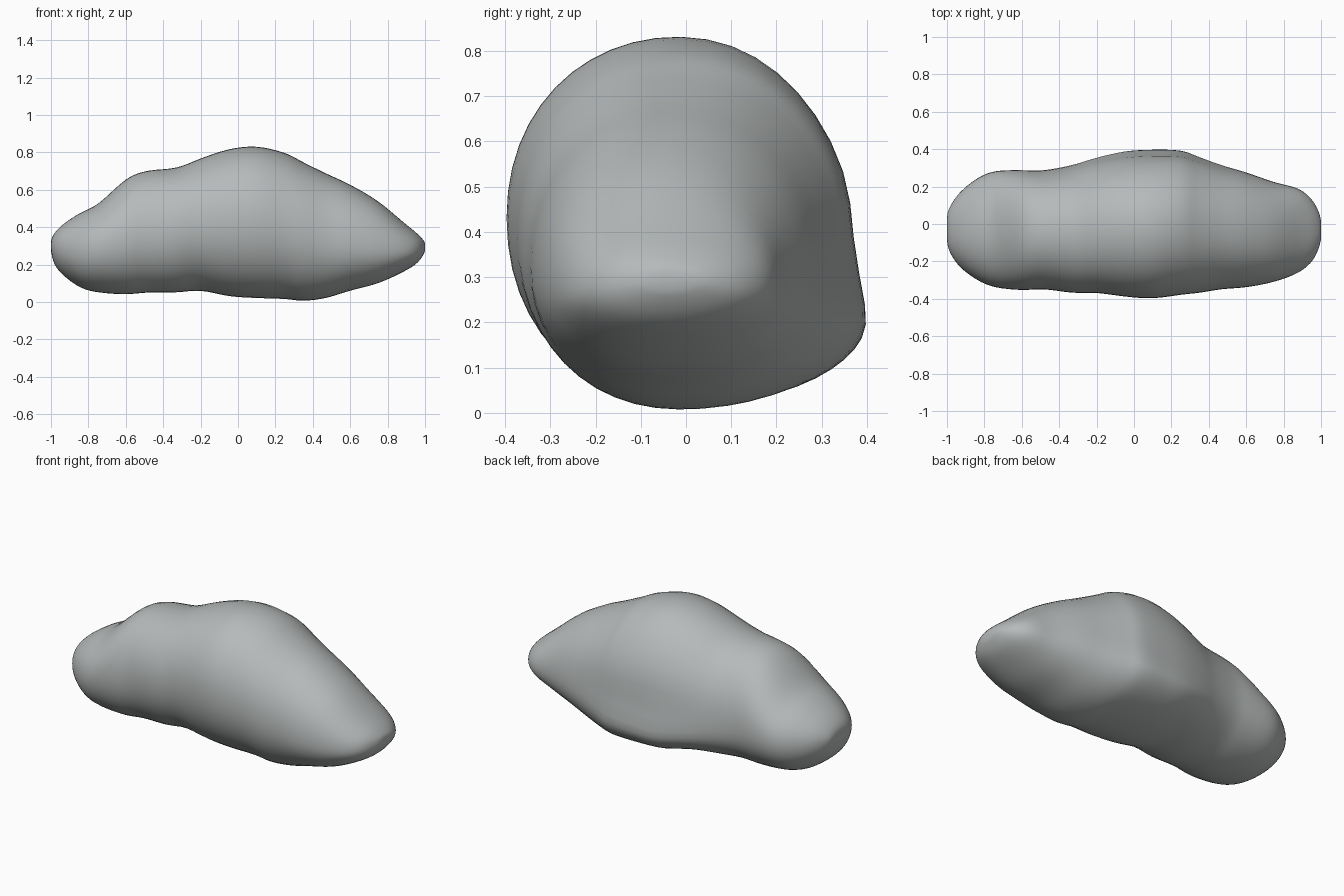
import bpy, bmesh, math

if "Cube" in bpy.data.objects:
    bpy.data.objects.remove(bpy.data.objects["Cube"])

# Cross-sections along the boulder: x, bottom, top, front y, back y, front bulge z, back bulge z
STATIONS = [
    (-1.00, .27, .33, -.10, .05, .30, .30),
    (-.98, .20, .37, -.16, .10, .29, .29),
    (-.93, .14, .42, -.23, .17, .28, .28),
    (-.84, .075, .48, -.30, .245, .28, .28),
    (-.74, .05, .53, -.34, .285, .30, .29),
    (-.60, .04, .66, -.355, .29, .33, .30),
    (-.48, .05, .705, -.35, .29, .36, .29),
    (-.33, .05, .72, -.37, .32, .39, .26),
    (-.20, .06, .77, -.37, .36, .41, .23),
    (-.05, .03, .82, -.39, .395, .43, .21),
    (.10, .02, .835, -.40, .405, .43, .22),
    (.25, .015, .80, -.38, .40, .40, .23),
    (.35, .005, .75, -.37, .365, .37, .25),
    (.47, .02, .69, -.35, .32, .33, .27),
    (.60, .06, .63, -.34, .28, .30, .28),
    (.75, .10, .54, -.31, .225, .28, .28),
    (.88, .16, .43, -.26, .19, .27, .28),
    (.96, .21, .365, -.19, .12, .28, .28),
    (1.00, .27, .32, -.09, .03, .29, .29),
]
SEGMENTS, STEPS = 48, 4


def spline(a, b, c, d, t):
    return .5 * (2 * b + (c - a) * t + (2 * a - 5 * b + 4 * c - d) * t * t
                 + (3 * b - a - 3 * c + d) * t ** 3)


def resample(rows):
    n, out = len(rows), []
    for i in range(n - 1):
        p = [rows[max(0, min(n - 1, k))] for k in range(i - 1, i + 3)]
        out += [[spline(*v, s / STEPS) for v in zip(*p)] for s in range(STEPS)]
    return out + [rows[-1]]


def section(x, bottom, top, front, back, zf, zk):
    """Four elliptical quarters joining the bottom, back, top and front."""
    mid, ring = (front + back) / 2 - .015, []
    for i in range(SEGMENTS):
        a = 2 * math.pi * i / SEGMENTS
        c, s = math.cos(a), math.sin(a)
        c = math.copysign(abs(c) ** .95, c)
        s = math.copysign(abs(s) ** .95, s)
        side = zk + (zf - zk) * (1 - c) / 2 if abs(c) < 1 else (zk if c > 0 else zf)
        side = zk if c > 0 else zf
        y = mid + c * ((back - mid) if c > 0 else (mid - front))
        z = side + s * ((top - side) if s > 0 else (side - bottom))
        # Shallow hollow above the ledge on the back
        if c > 0:
            y -= .03 * math.exp(-((x - .1) / .35) ** 2 - ((z - .36) / .09) ** 2) * c
        ring.append((x, y, z))
    return ring


# Boulder body
bm = bmesh.new()
rings = [[bm.verts.new(p) for p in section(*row)] for row in resample(STATIONS)]
for r0, r1 in zip(rings, rings[1:]):
    for i in range(SEGMENTS):
        j = (i + 1) % SEGMENTS
        bm.faces.new((r0[i], r0[j], r1[j], r1[i]))
# Rounded end caps
for ring in (rings[0], rings[-1]):
    centre = sum((v.co for v in ring), ring[0].co * 0) / SEGMENTS
    tip = bm.verts.new(centre)
    for i in range(SEGMENTS):
        bm.faces.new((ring[i], ring[(i + 1) % SEGMENTS], tip))
# Soften the worn stone surface
for _ in range(3):
    bmesh.ops.smooth_vert(bm, verts=bm.verts, factor=.5,
                          use_axis_x=False, use_axis_y=True, use_axis_z=True)
bmesh.ops.recalc_face_normals(bm, faces=bm.faces)
for f in bm.faces:
    f.smooth = True
mesh = bpy.data.meshes.new("boulder")
bm.to_mesh(mesh)
bm.free()
boulder = bpy.data.objects.new("boulder", mesh)
bpy.context.collection.objects.link(boulder)

stone = bpy.data.materials.new("stone grey")
stone.diffuse_color = (.47, .49, .49, 1)
stone.use_nodes = True
stone.node_tree.nodes["Principled BSDF"].inputs["Base Color"].default_value = stone.diffuse_color
mesh.materials.append(stone)
